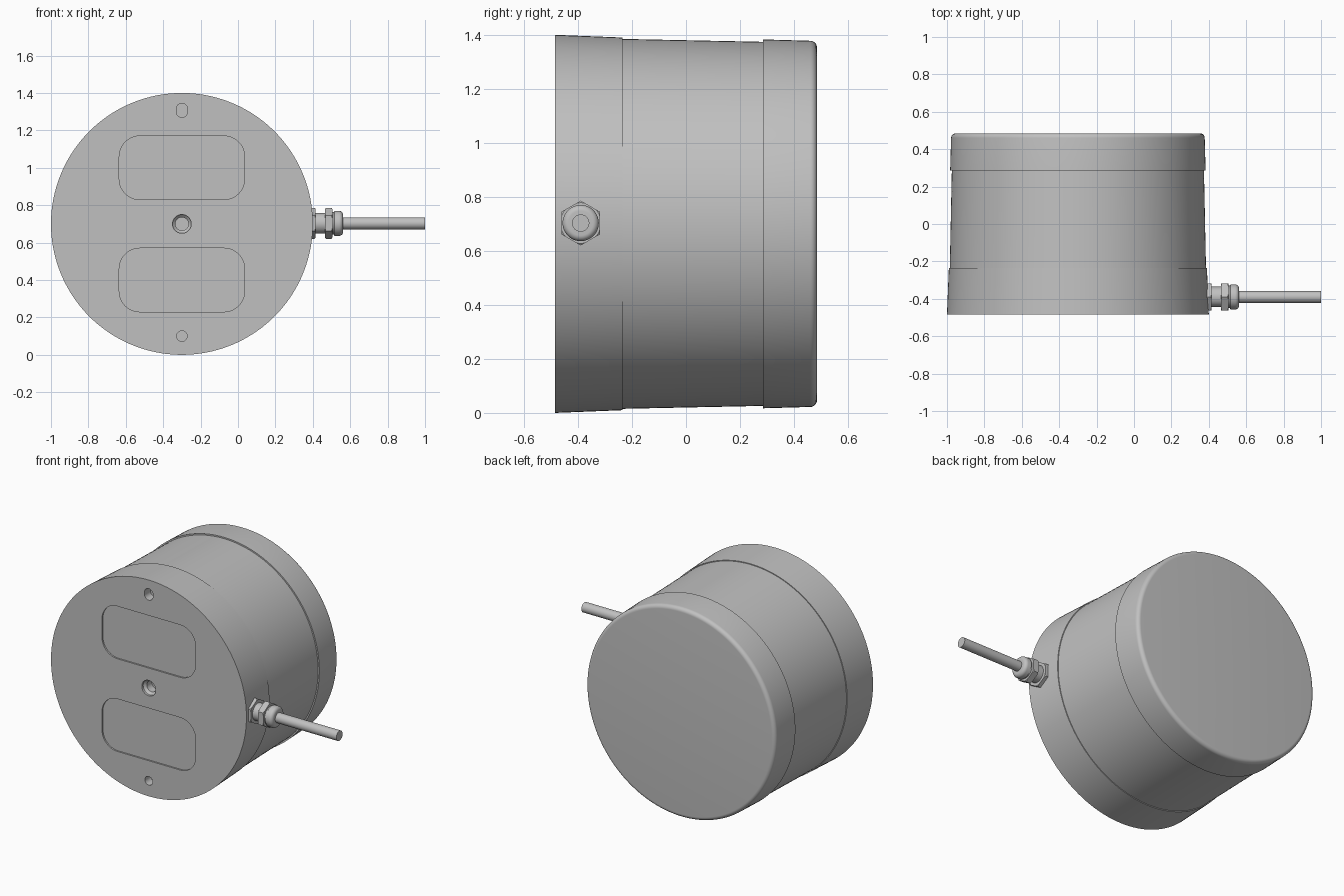
import bpy, bmesh
from math import sin, cos, pi, radians
from mathutils import Matrix, Vector

cube = bpy.data.objects.get("Cube")
if cube:
    bpy.data.objects.remove(cube, do_unlink=True)

grey = bpy.data.materials.new("plain grey")
grey.use_nodes = True
GREY = (0.53, 0.53, 0.53, 1)
grey.diffuse_color = GREY
grey.node_tree.nodes["Principled BSDF"].inputs["Base Color"].default_value = GREY

CX, CZ = -0.30, 0.70          # drum axis
FRONT, BACK = -0.485, 0.485   # drum ends
ALONG_Y = Matrix.Translation((CX, 0, CZ)) @ Matrix.Rotation(-pi / 2, 4, 'X')
ALONG_X = Matrix.Translation((0, -0.39, 0.703)) @ Matrix.Rotation(pi / 2, 4, 'Y')


def finish(name, bm, matrix):
    """Turn a bmesh into a grey object."""
    bm.transform(matrix)
    bmesh.ops.recalc_face_normals(bm, faces=bm.faces)
    mesh = bpy.data.meshes.new(name)
    bm.to_mesh(mesh)
    bm.free()
    mesh.materials.append(grey)
    obj = bpy.data.objects.new(name, mesh)
    bpy.context.collection.objects.link(obj)
    return obj


def loft(name, rings, matrix):
    """Skin a stack of closed rings and cap both ends."""
    bm = bmesh.new()
    loops = [[bm.verts.new(p) for p in ring] for ring in rings]
    n = len(loops[0])
    for a, b in zip(loops, loops[1:]):
        for i in range(n):
            j = (i + 1) % n
            bm.faces.new((a[i], a[j], b[j], b[i]))
    bm.faces.new(loops[0])
    bm.faces.new(loops[-1])
    return finish(name, bm, matrix)


def lathe(name, profile, matrix, sides=160):
    """Revolve (radius, position) points about an axis."""
    turns = [2 * pi * i / sides for i in range(sides)]
    return loft(name, [[(r * cos(t), r * sin(t), h) for t in turns]
                       for r, h in profile], matrix)


def rounded_prism(name, z, half_w, half_h, radius, depth):
    """Rounded rectangle sunk into the front face."""
    outline = []
    for k, (sx, sz) in enumerate(((1, 1), (-1, 1), (-1, -1), (1, -1))):
        for s in range(13):
            t = (k + s / 12) * pi / 2
            p = (sx * (half_w - radius) + radius * cos(t),
                 sz * (half_h - radius) + radius * sin(t))
            if not outline or (Vector(p) - Vector(outline[-1])).length > 1e-5:
                outline.append(p)
    return loft(name, [[(CX + x, y, z + h) for x, h in outline]
                       for y in (FRONT - 0.05, FRONT + depth)], Matrix())


def combine(obj, cutter, operation='DIFFERENCE'):
    """Apply a boolean and discard the cutter."""
    mod = obj.modifiers.new("cut", 'BOOLEAN')
    mod.operation, mod.solver, mod.object = operation, 'EXACT', cutter
    bpy.context.view_layer.objects.active = obj
    bpy.ops.object.modifier_apply(modifier=mod.name)
    bpy.data.objects.remove(cutter, do_unlink=True)


# Drum: flared base, tapered shell, rear cap with a rounded rim
base = lathe("flared_base", [(0.70, FRONT), (0.690, -0.235)], ALONG_Y)
shell = lathe("tapered_shell", [(0.685, -0.24), (0.674, 0.29)], ALONG_Y)
FILLET = 0.025
rim = [(0.678 - FILLET + FILLET * cos(t), BACK - FILLET + FILLET * sin(t))
       for t in (i * pi / 16 for i in range(9))]
cap = lathe("rear_cap", [(0.683, 0.285)] + rim, ALONG_Y)

# Front face: two shallow pockets, mounting slot, mounting hole, stepped centre hole
for z in (0.40, 1.00):
    combine(base, rounded_prism("pocket_cutter", z, 0.335, 0.17, 0.11, 0.01))
combine(base, rounded_prism("slot_cutter", 1.307, 0.03, 0.0375, 0.03, 0.06))
combine(base, rounded_prism("hole_cutter", 0.10, 0.028, 0.028, 0.028, 0.06))
combine(base, lathe("centre_cutter", [(0.05, FRONT - 0.05), (0.05, FRONT + 0.015),
                                      (0.035, FRONT + 0.03), (0.035, FRONT + 0.08)],
                    ALONG_Y, 48))


# Cable gland: two chamfered hex nuts on a threaded neck, domed cap, cable
def hex_nut(name, start, end):
    nut = lathe(name, [(0.083, start), (0.083, end)], ALONG_X, 6)
    c = 0.006
    disc = lathe("chamfer_disc", [(0.074, start - 0.001), (0.084, start + c),
                                  (0.084, end - c), (0.074, end + 0.001)], ALONG_X, 64)
    combine(nut, disc, 'INTERSECT')
    return nut


lock_nut = hex_nut("lock_nut", 0.385, 0.415)
body_nut = hex_nut("gland_nut", 0.465, 0.505)
neck = lathe("gland_neck", [(0.055, 0.36), (0.055, 0.47)], ALONG_X, 48)
ROUND = 0.022
dome = [(0.067 - ROUND + ROUND * cos(t), 0.562 - ROUND + ROUND * sin(t))
        for t in (i * pi / 16 for i in range(9))]
gland_cap = lathe("gland_cap", [(0.060, 0.50), (0.060, 0.512), (0.067, 0.516)] + dome,
                  ALONG_X, 48)
cable = lathe("cable", [(0.032, 0.55), (0.032, 1.0)], ALONG_X, 48)

# Smooth round surfaces, keep hard edges
for obj in (base, shell, cap, lock_nut, body_nut, neck, gland_cap, cable):
    bpy.ops.object.select_all(action='DESELECT')
    obj.select_set(True)
    bpy.context.view_layer.objects.active = obj
    bpy.ops.object.shade_smooth_by_angle(angle=radians(30))
